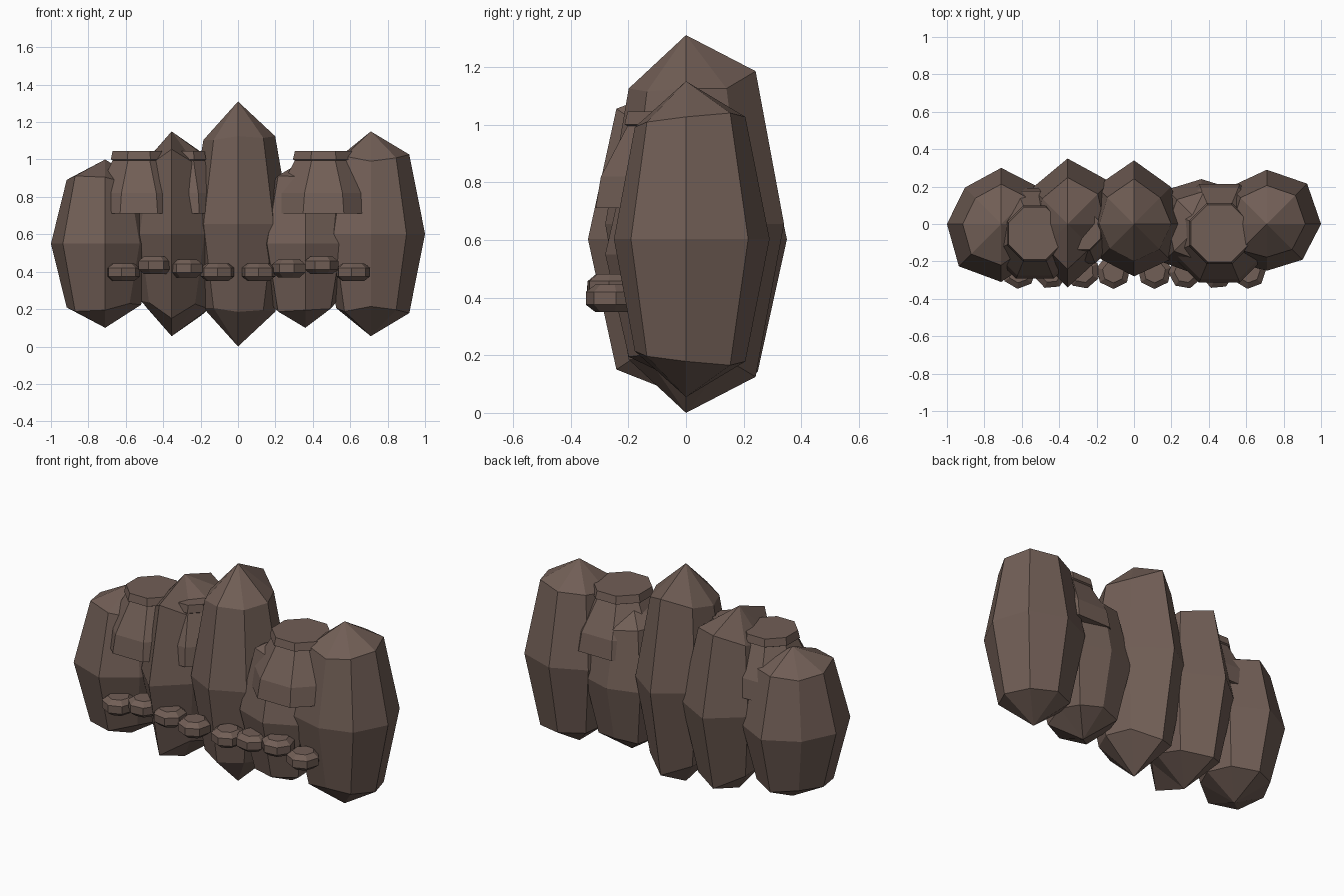
import bpy, bmesh, math

cube = bpy.data.objects.get("Cube")
if cube:
    bpy.data.objects.remove(cube, do_unlink=True)

stone = bpy.data.materials.new("brown stone")
stone.use_nodes = True
colour = (0.165, 0.112, 0.092, 1)
stone.diffuse_color = colour
stone.node_tree.nodes["Principled BSDF"].inputs["Base Color"].default_value = colour
stone.node_tree.nodes["Principled BSDF"].inputs["Roughness"].default_value = 0.9


def lathe(name, centre, profile, radii, turn=0.0, swell=0.0):
    """Faceted stone from (scale, height) rings; one radius per side.
    Swell makes wide sides taller and narrow sides shorter."""
    cx, cy, cz = centre
    sides = len(radii)
    mean = sum(radii) / sides
    bm = bmesh.new()
    rings = []
    for scale, h in profile:
        if scale == 0:
            rings.append([bm.verts.new((cx, cy, cz + h))])
            continue
        ring = []
        for i, r in enumerate(radii):
            a = 2 * math.pi * (i + turn) / sides
            z = cz + h * (1 - swell + swell * r / mean)
            ring.append(bm.verts.new((cx + scale * r * math.cos(a),
                                      cy + scale * r * math.sin(a), z)))
        rings.append(ring)
    for low, high in zip(rings, rings[1:]):
        for i in range(sides):
            j = (i + 1) % sides
            if len(low) == 1:
                bm.faces.new((low[0], high[j], high[i]))
            elif len(high) == 1:
                bm.faces.new((low[i], low[j], high[0]))
            else:
                bm.faces.new((low[i], low[j], high[j], high[i]))
    # Close open ends
    for ring in (rings[0], rings[-1]):
        if len(ring) > 1:
            bm.faces.new(ring)
    bmesh.ops.recalc_face_normals(bm, faces=bm.faces)
    mesh = bpy.data.meshes.new(name)
    bm.to_mesh(mesh)
    bm.free()
    mesh.materials.append(stone)
    obj = bpy.data.objects.new(name, mesh)
    bpy.context.collection.objects.link(obj)


# Five tall pointed boulders: x, bottom, top, shoulder, radii counter-clockwise from +x
boulders = {
    "outer_right_boulder": (-0.71, 0.10, 1.00, 0.755,
                            (0.27, 0.28, 0.30, 0.275, 0.29, 0.32, 0.31, 0.26)),
    "inner_right_boulder": (-0.355, 0.055, 1.15, 0.74,
                            (0.28, 0.32, 0.35, 0.27, 0.23, 0.24, 0.34, 0.25)),
    "centre_boulder": (0.0, 0.0, 1.31, 0.72,
                       (0.28, 0.28, 0.34, 0.285, 0.26, 0.26, 0.28, 0.27)),
    "inner_left_boulder": (0.36, 0.10, 1.00, 0.755,
                           (0.23, 0.26, 0.24, 0.26, 0.25, 0.29, 0.28, 0.27)),
    "outer_left_boulder": (0.71, 0.055, 1.15, 0.755,
                           (0.29, 0.305, 0.29, 0.28, 0.26, 0.28, 0.25, 0.27)),
}
for name, (x, low, top, shoulder, radii) in boulders.items():
    half = (top - low) / 2
    ring = shoulder * half
    shape = [(0, -half), (0.71, -ring), (1, 0), (0.71, ring), (0, half)]
    lathe(name, (x, 0, low + half), shape, radii, swell=0.6)

# Flared stumps with a rim, sunk between the boulders
stump = [(1, 0), (0.93, 0.11), (0.58, 0.285), (0.62, 0.29), (0.58, 0.335)]
for name, x, y, radius in (("right_stump", -0.53, -0.05, 0.262),
                           ("middle_stump", -0.28, -0.035, 0.19),
                           ("left_stump", 0.457, -0.05, 0.285)):
    lathe(name, (x, y, 0.71), stump, [radius] * 8, turn=0.5)

# Row of small flat pebbles across the front
pebble = [(0.65, -0.05), (1, -0.025), (1, 0.02), (0.65, 0.045)]
for side, label in ((-1, "right"), (1, "left")):
    for i, (x, z) in enumerate(((0.11, 0.4), (0.275, 0.42), (0.445, 0.437), (0.615, 0.4))):
        lathe(f"{label}_pebble_{i + 1}", (side * x, -0.255, z), pebble,
              [0.092] * 7, turn=0.25 + 0.3 * i)
